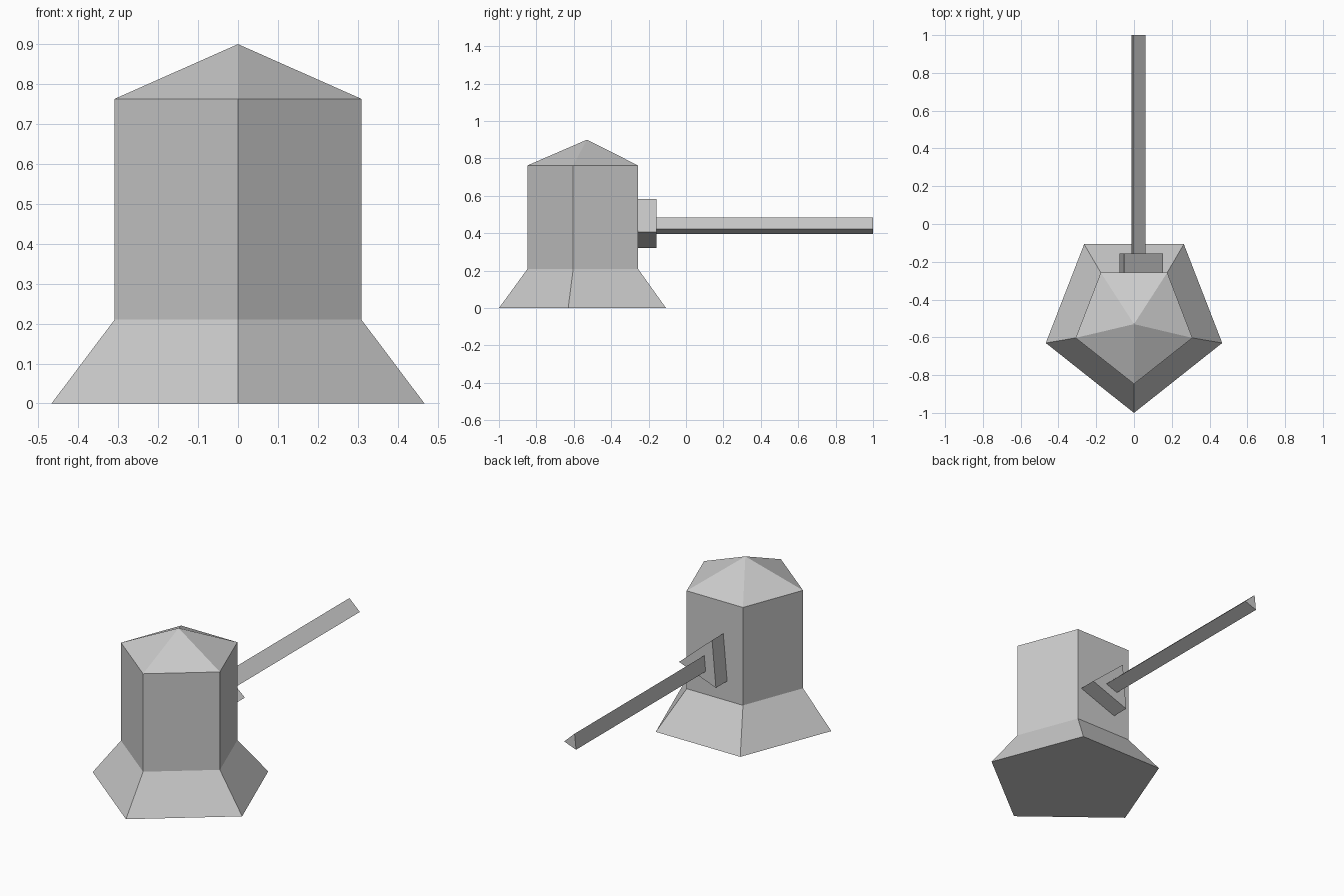
import bpy
import bmesh

cube = bpy.data.objects.get("Cube")
if cube:
    bpy.data.objects.remove(cube, do_unlink=True)

# Single plain grey
grey = bpy.data.materials.new("plain_grey")
grey.use_nodes = True
GREY = (0.6, 0.6, 0.6, 1)
grey.diffuse_color = GREY
grey.node_tree.nodes["Principled BSDF"].inputs["Base Color"].default_value = GREY


def loft(name, rings, cap_start=False, cap_end=False):
    """Join rings of equal length with flat side faces; a one-point ring makes a tip."""
    bm = bmesh.new()
    loops = [[bm.verts.new(p) for p in ring] for ring in rings]
    for a, b in zip(loops, loops[1:]):
        n = len(a)
        for i in range(n):
            j = (i + 1) % n
            if len(b) == 1:
                bm.faces.new((a[i], a[j], b[0]))
            else:
                bm.faces.new((a[i], a[j], b[j], b[i]))
    if cap_start:
        bm.faces.new(loops[0][::-1])
    if cap_end:
        bm.faces.new(loops[-1])
    mesh = bpy.data.meshes.new(name)
    bm.to_mesh(mesh)
    bm.free()
    mesh.materials.append(grey)
    obj = bpy.data.objects.new(name, mesh)
    bpy.context.collection.objects.link(obj)
    return obj


def pentagon(front_y, side, back, z):
    """Mirrored pentagon, counter-clockwise from its front corner."""
    (sx, sy), (bx, by) = side, back
    return [(0, front_y, z), (sx, sy, z), (bx, by, z), (-bx, by, z), (-sx, sy, z)]


def prism(name, outline, y0, y1):
    """Triangular bar running along y from an x-z outline."""
    return loft(name, [[(x, y, z) for x, z in outline] for y in (y0, y1)],
                cap_start=True, cap_end=True)


def wall(z):
    return pentagon(-0.847, (0.309, -0.603), (0.176, -0.257), z)


# Pentagonal tower: flared foot, straight walls, pointed roof
foot = pentagon(-1.0, (0.467, -0.63), (0.264, -0.107), 0)
loft("flared_base", [foot, wall(0.21)], cap_start=True)
loft("tower_wall", [wall(0.21), wall(0.763)])
loft("pointed_roof", [wall(0.763), [(0, -0.53, 0.9)]])

# Triangular mount and the long bar standing out from the back
prism("bar_mount", [(-0.053, 0.583), (0.153, 0.406), (-0.077, 0.32)], -0.257, -0.157)
prism("long_bar", [(-0.004, 0.484), (0.061, 0.423), (-0.013, 0.396)], -0.157, 1.0)
